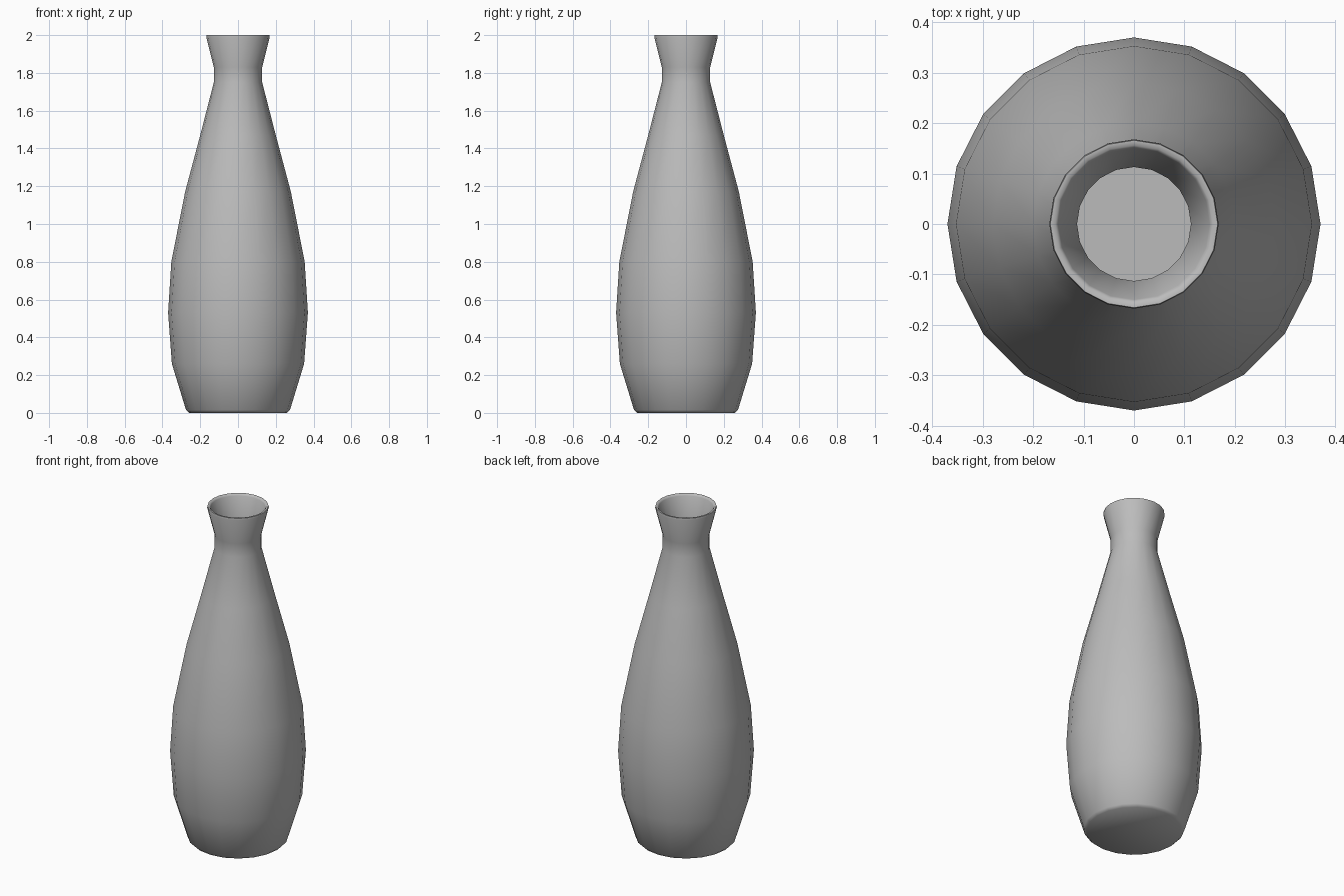
import bpy
import bmesh
from math import cos, sin, pi

cube = bpy.data.objects.get("Cube")
if cube:
    bpy.data.objects.remove(cube)

SIDES = 20

# Plain grey glaze
grey = bpy.data.materials.new("grey_glaze")
grey.use_nodes = True
colour = (0.5, 0.5, 0.5, 1)
grey.diffuse_color = colour
grey.node_tree.nodes["Principled BSDF"].inputs["Base Color"].default_value = colour

# Profile as (radius, height): outside going up, then inside going down
outside = [(0.26, 0), (0.275, 0.015), (0.35, 0.26), (0.37, 0.53), (0.353, 0.8),
           (0.28, 1.17), (0.2, 1.47), (0.128, 1.75), (0.128, 1.83), (0.168, 1.99)]
lip = [(0.166, 2), (0.156, 2), (0.15, 1.99)]
inside = [(0.113, 1.83), (0.113, 1.75), (0.185, 1.46), (0.264, 1.17), (0.336, 0.8),
          (0.353, 0.53), (0.333, 0.26), (0.26, 0.03)]


def lathe(name, profile, material):
    """Spin a profile around z and close both ends with flat caps."""
    bm = bmesh.new()
    rings = [[bm.verts.new((r * cos(2 * pi * i / SIDES), r * sin(2 * pi * i / SIDES), z))
              for i in range(SIDES)] for r, z in profile]
    for low, high in zip(rings, rings[1:]):
        for i in range(SIDES):
            j = (i + 1) % SIDES
            bm.faces.new((low[i], low[j], high[j], high[i]))
    bm.faces.new(rings[0][::-1])
    bm.faces.new(rings[-1])
    for face in bm.faces:
        face.smooth = True
    mesh = bpy.data.meshes.new(name)
    bm.to_mesh(mesh)
    bm.free()
    mesh.materials.append(material)
    obj = bpy.data.objects.new(name, mesh)
    bpy.context.collection.objects.link(obj)
    return obj


# Hollow vase: body, lip and inner wall in one closed surface
vase = lathe("vase", outside + lip + inside, grey)
bpy.context.view_layer.objects.active = vase
vase.select_set(True)
bpy.ops.object.shade_smooth_by_angle(angle=1.1)
